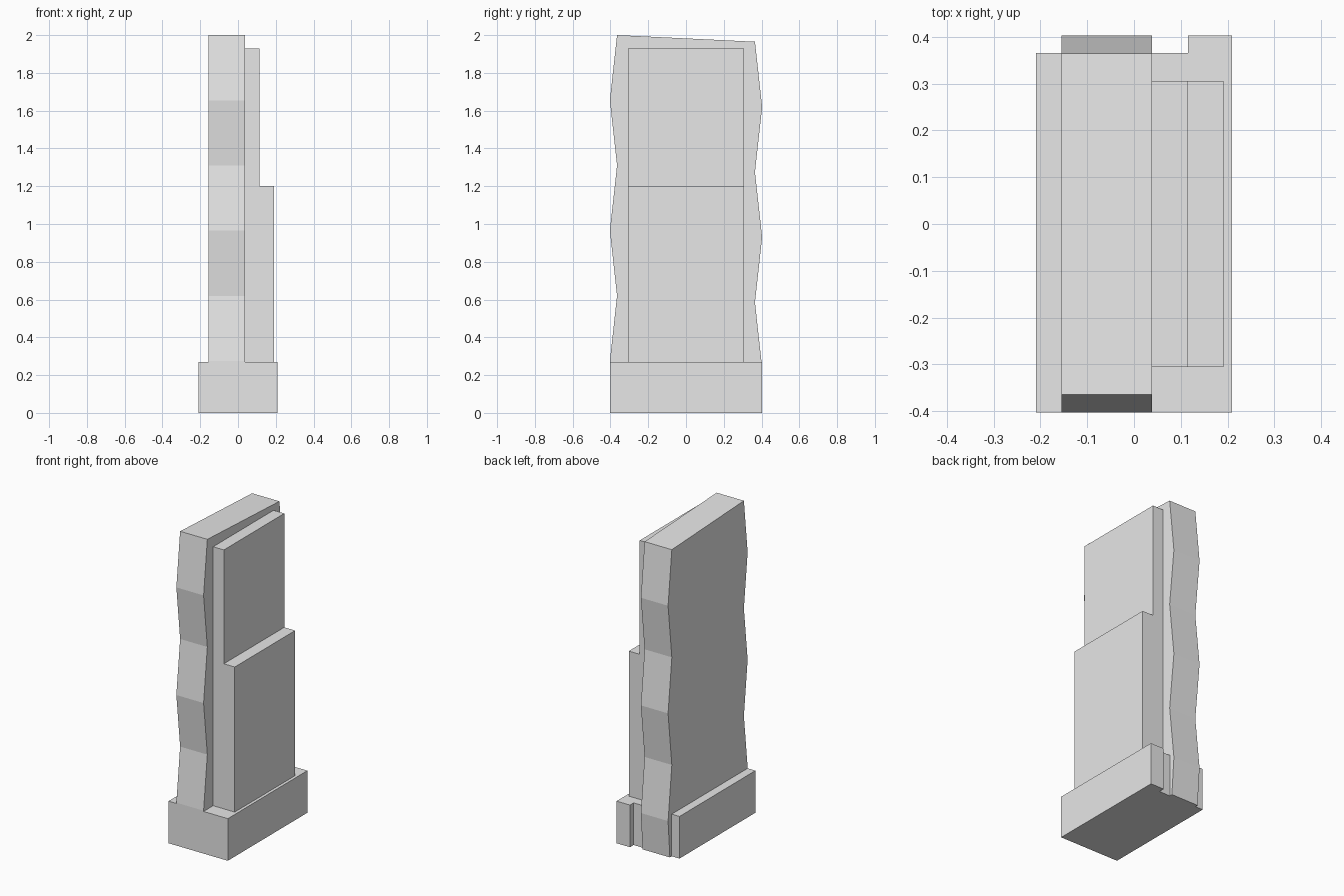
import bpy
import bmesh

if "Cube" in bpy.data.objects:
    bpy.data.objects.remove(bpy.data.objects["Cube"], do_unlink=True)

# One plain grey stone colour
stone = bpy.data.materials.new("grey_stone")
stone.use_nodes = True
colour = (0.8, 0.8, 0.8, 1)
stone.diffuse_color = colour
stone.node_tree.nodes["Principled BSDF"].inputs["Base Color"].default_value = colour


def extrude_outline(name, outline, offset):
    """Make a prism from a closed outline of 3D points moved by offset."""
    bm = bmesh.new()
    face = bm.faces.new([bm.verts.new(p) for p in outline])
    result = bmesh.ops.extrude_face_region(bm, geom=[face])
    moved = [v for v in result["geom"] if isinstance(v, bmesh.types.BMVert)]
    bmesh.ops.translate(bm, verts=moved, vec=offset)
    bmesh.ops.recalc_face_normals(bm, faces=bm.faces)
    mesh = bpy.data.meshes.new(name)
    bm.to_mesh(mesh)
    bm.free()
    mesh.materials.append(stone)
    obj = bpy.data.objects.new(name, mesh)
    bpy.context.collection.objects.link(obj)
    return obj


def box(name, x0, x1, half_depth, z0, z1):
    d = half_depth
    outline = [(x0, -d, z0), (x1, -d, z0), (x1, d, z0), (x0, d, z0)]
    return extrude_outline(name, outline, (0, 0, z1 - z0))


# Base block, stepped in along most of its back edge
base_top = 0.27
base_plan = [(-0.21, -0.403), (0.21, -0.403), (0.21, 0.403),
             (0.115, 0.403), (0.115, 0.366), (-0.21, 0.366)]
extrude_outline("base", [(x, y, 0) for x, y in base_plan], (0, 0, base_top))

# Main slab with zigzag front and back edges and a sloping top
crest, dip, step = 0.403, 0.365, 0.345
front_edge = [(-(crest if i % 2 else dip), 2 - i * step) for i in range(6)]
back_edge = [(crest if i % 2 else dip, 1.965 - i * step) for i in range(6)]
profile = front_edge + [(-crest, 0), (0.385, 0)] + back_edge[::-1]
extrude_outline("main_slab", [(-0.155, y, z) for y, z in profile], (0.193, 0, 0))

# Two stepped panels on the side of the slab
box("tall_panel", 0.038, 0.114, 0.306, base_top, 1.93)
box("short_panel", 0.114, 0.191, 0.306, base_top, 1.2)
